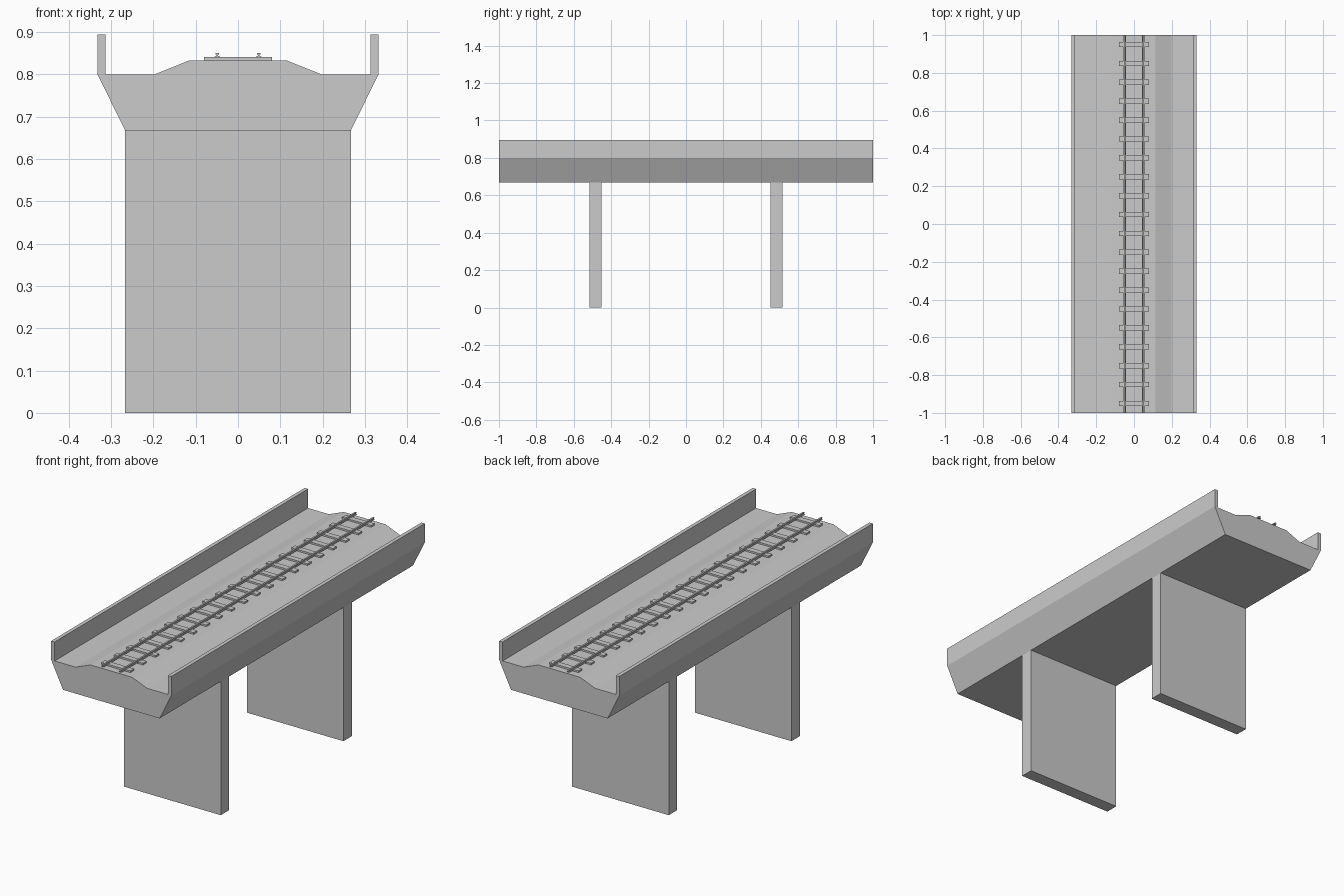
import bpy, bmesh

if "Cube" in bpy.data.objects:
    bpy.data.objects.remove(bpy.data.objects["Cube"])

def extrude(name, profile, y0, y1):
    """Extrude an (x, z) outline along y."""
    bm = bmesh.new()
    face = bm.faces.new([bm.verts.new((x, y0, z)) for x, z in profile])
    res = bmesh.ops.extrude_face_region(bm, geom=[face])
    verts = [v for v in res["geom"] if isinstance(v, bmesh.types.BMVert)]
    bmesh.ops.translate(bm, verts=verts, vec=(0, y1 - y0, 0))
    bmesh.ops.recalc_face_normals(bm, faces=bm.faces)
    mesh = bpy.data.meshes.new(name)
    bm.to_mesh(mesh)
    bm.free()
    obj = bpy.data.objects.new(name, mesh)
    bpy.context.collection.objects.link(obj)
    return obj

def symmetric(half):
    """Complete a right-hand half outline with its mirror image."""
    return half + [(-x, z) for x, z in reversed(half)]

# Trough deck with parapets and ballast bed
extrude("deck", symmetric([
    (0.267, 0.668), (0.332, 0.80), (0.332, 0.895), (0.313, 0.895),
    (0.313, 0.80), (0.198, 0.80), (0.115, 0.833)]), -1, 1)

# Wall piers
for label, y in (("front", -0.484), ("back", 0.484)):
    extrude(label + "_pier", symmetric([(0.267, 0), (0.267, 0.668)]),
            y - 0.033, y + 0.033)

# Sleepers
sleeper_count = 20
pitch = 2 / sleeper_count
for i in range(sleeper_count):
    y = -1 + pitch * (i + 0.5)
    extrude(f"sleeper_{i + 1}", symmetric([(0.08, 0.832), (0.08, 0.8415)]),
            y - 0.014, y + 0.014)

# Rails with foot, web and head
rail = symmetric([(0.006, 0.8405), (0.006, 0.8425), (0.002, 0.8435),
                  (0.002, 0.846), (0.004, 0.847), (0.004, 0.851)])
for label, cx in (("left", -0.049), ("right", 0.049)):
    extrude(label + "_rail", [(x + cx, z) for x, z in rail], -1, 1)
